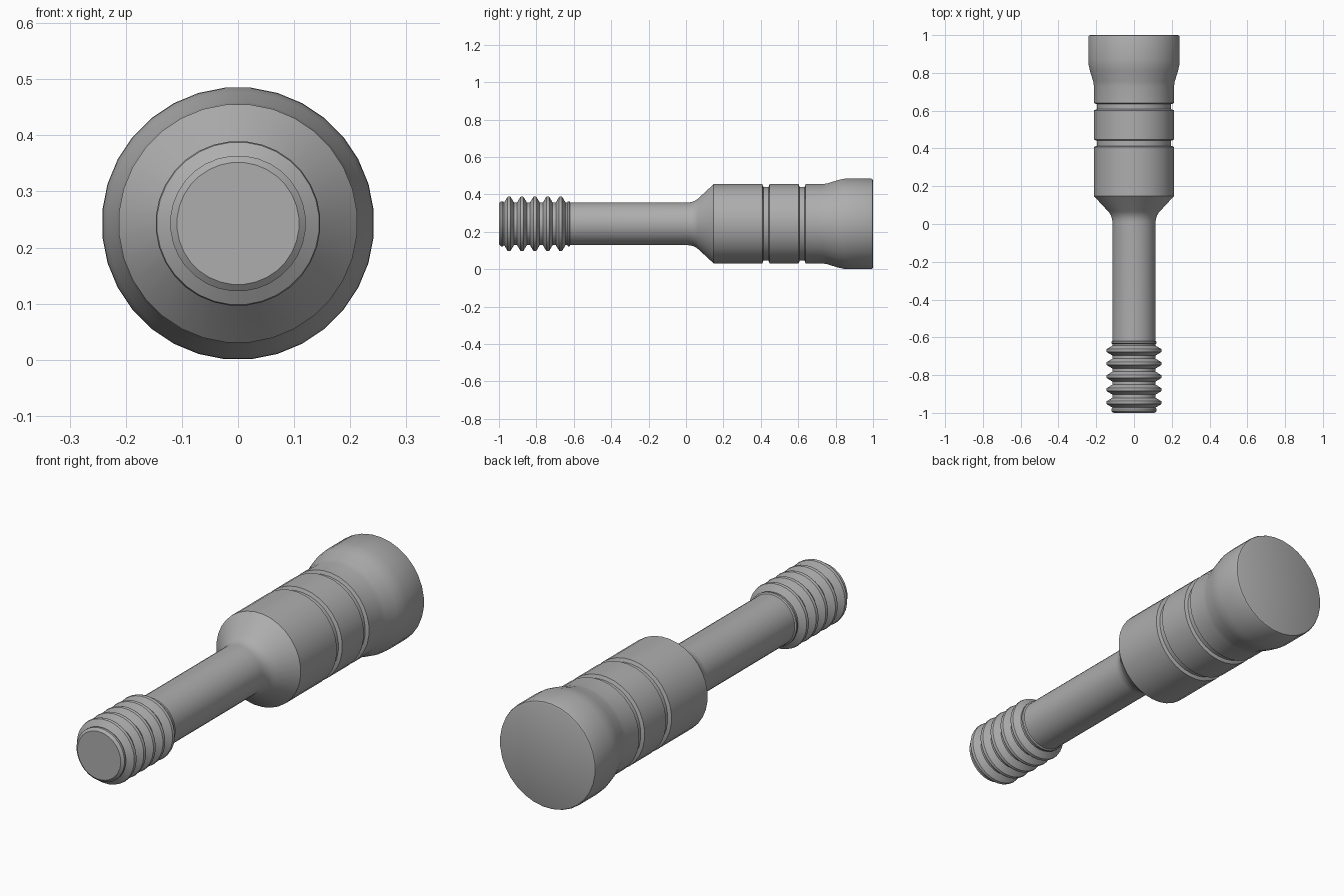
import bpy, bmesh, math

SEGMENTS = 32
AXIS_Z = 0.243

cube = bpy.data.objects.get("Cube")
if cube:
    bpy.data.objects.remove(cube, do_unlink=True)

metal = bpy.data.materials.new("plain_grey_metal")
metal.use_nodes = True
GREY = (0.42, 0.42, 0.42, 1)
metal.diffuse_color = GREY
metal.node_tree.nodes["Principled BSDF"].inputs["Base Color"].default_value = GREY


def lathe(name, profile):
    """Revolve (y, radius) points around the long axis, capping both ends."""
    bm = bmesh.new()
    rings = []
    for y, r in profile:
        ring = []
        for i in range(SEGMENTS):
            a = 2 * math.pi * (i + 0.5) / SEGMENTS
            ring.append(bm.verts.new((r * math.cos(a), y, AXIS_Z + r * math.sin(a))))
        rings.append(ring)
    for a, b in zip(rings, rings[1:]):
        for i in range(SEGMENTS):
            j = (i + 1) % SEGMENTS
            bm.faces.new((a[i], a[j], b[j], b[i]))
    bm.faces.new(rings[0])
    bm.faces.new(rings[-1])
    bmesh.ops.recalc_face_normals(bm, faces=bm.faces)
    mesh = bpy.data.meshes.new(name)
    bm.to_mesh(mesh)
    bm.free()
    mesh.materials.append(metal)
    obj = bpy.data.objects.new(name, mesh)
    bpy.context.collection.objects.link(obj)
    bpy.ops.object.select_all(action="DESELECT")
    obj.select_set(True)
    bpy.context.view_layer.objects.active = obj
    bpy.ops.object.shade_smooth_by_angle(angle=math.radians(25))
    return obj


# Chamfered tip and ring ridges of the threaded end
profile = [(-1, 0.109), (-0.99, 0.121), (-0.98, 0.121)]
for k in range(5):
    y = -0.946 + 0.069 * k
    profile += [(y - 0.026, 0.115), (y - 0.008, 0.145), (y, 0.147),
                (y + 0.008, 0.145), (y + 0.026, 0.115)]

# Collar, then the plain shank with a concave flare into the shoulder
profile += [(-0.635, 0.115), (-0.631, 0.121), (-0.623, 0.121), (-0.619, 0.115)]
for k in range(6):
    a = math.radians(45) * k / 5
    profile.append((0.01 + 0.083 * math.sin(a), 0.115 + 0.083 * (1 - math.cos(a))))
profile.append((0.148, 0.213))

# Two shallow grooves around the body
for start, end in ((0.408, 0.447), (0.602, 0.64)):
    profile += [(start, 0.213), (start + 0.006, 0.198),
                (end - 0.006, 0.198), (end, 0.213)]

# Gently flared head with a softened rim
profile += [(0.73, 0.213), (0.755, 0.217), (0.81, 0.234), (0.845, 0.242),
            (0.87, 0.243), (0.99, 0.243), (0.997, 0.24), (1, 0.233)]

lathe("threaded_pin", profile)
